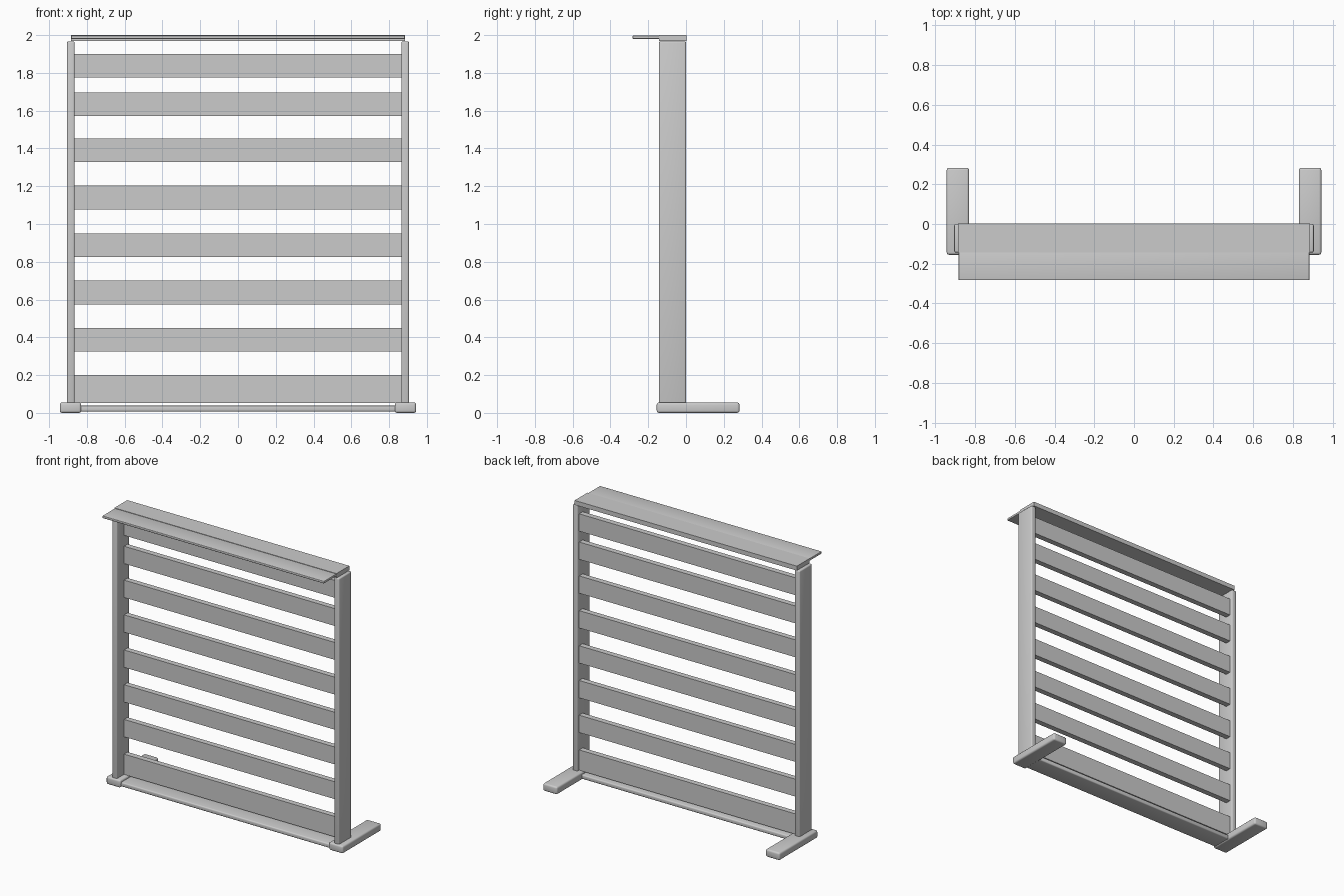
import bpy

cube = bpy.data.objects.get("Cube")
if cube:
    bpy.data.objects.remove(cube, do_unlink=True)

grey = bpy.data.materials.new("plain grey")
grey.use_nodes = True
colour = (0.6, 0.6, 0.6, 1)
grey.diffuse_color = colour
grey.node_tree.nodes["Principled BSDF"].inputs["Base Color"].default_value = colour


def box(name, x, y, z, round_edge=0.0):
    """Box from (min, max) ranges; round_edge gives soft, smooth edges."""
    spans = (x, y, z)
    bpy.ops.mesh.primitive_cube_add(size=1, location=[(a + b) / 2 for a, b in spans])
    obj = bpy.context.object
    obj.name = name
    obj.scale = [b - a for a, b in spans]
    bpy.ops.object.transform_apply(location=False, rotation=False, scale=True)
    obj.data.materials.append(grey)
    if round_edge:
        bevel = obj.modifiers.new("Rounded edges", 'BEVEL')
        bevel.width = round_edge
        bevel.segments = 3
        bpy.ops.object.shade_smooth()
    return obj


depth = (-0.143, 0.0)

# Posts and feet on both sides
for side, s in (("left", 1), ("right", -1)):
    box(side + "_post", sorted((s * 0.865, s * 0.905)), depth, (0.04, 1.967), 0.008)
    box(side + "_foot", sorted((s * 0.83, s * 0.943)), (-0.155, 0.283), (0.0, 0.055), 0.012)

# Bottom rail between the feet
box("bottom_rail", (-0.87, 0.87), depth, (0.007, 0.038), 0.008)

# Horizontal slats, the lowest one slightly taller
box("slat_1", (-0.868, 0.868), (-0.06, -0.02), (0.053, 0.2))
for i, top in enumerate((0.45, 0.7, 0.95, 1.203, 1.453, 1.697, 1.9)):
    box(f"slat_{i + 2}", (-0.868, 0.868), (-0.06, -0.02), (top - 0.125, top))

# Top shelf with a thinner ledge along its front
box("top_board", (-0.885, 0.885), (-0.143, 0.003), (1.968, 2.0))
box("front_ledge", (-0.883, 0.883), (-0.283, -0.135), (1.98, 1.997), 0.004)
